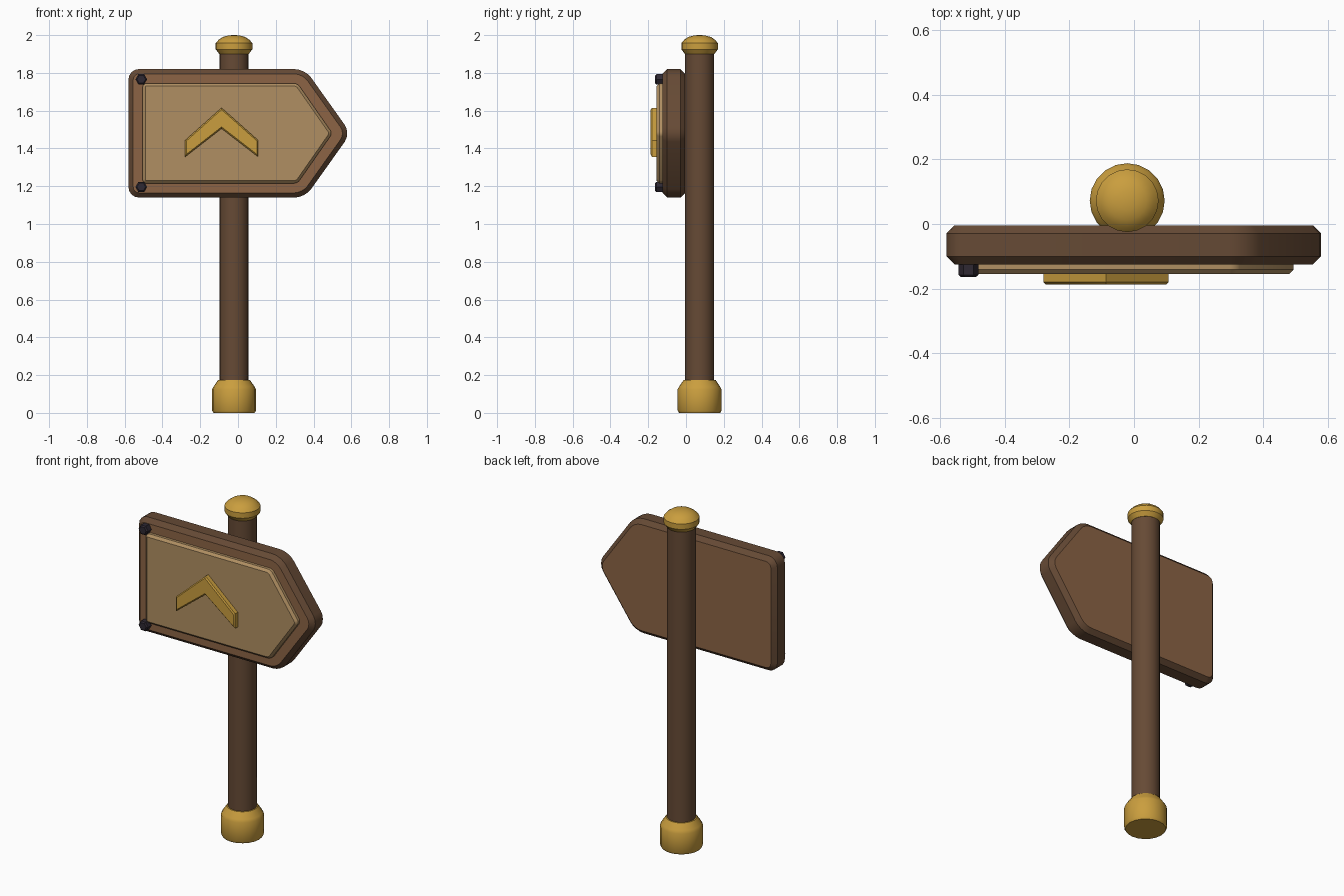
import bpy, bmesh, math
from mathutils import Vector

if "Cube" in bpy.data.objects:
    bpy.data.objects.remove(bpy.data.objects["Cube"])


def material(name, r, g, b):
    def lin(c):
        c /= 255
        return c / 12.92 if c < 0.04045 else ((c + 0.055) / 1.055) ** 2.4
    m = bpy.data.materials.new(name)
    m.diffuse_color = (lin(r), lin(g), lin(b), 1)
    m.use_nodes = True
    m.node_tree.nodes["Principled BSDF"].inputs["Base Color"].default_value = m.diffuse_color
    return m


DARK = material("dark wood", 102, 74, 53)
WOOD = material("board wood", 140, 100, 69)
TAN = material("pale wood", 176, 143, 98)
GOLD = material("gold", 202, 158, 62)
IRON = material("dark iron", 46, 40, 50)


def finish(bm, name, mats, angle=35):
    bmesh.ops.recalc_face_normals(bm, faces=bm.faces)
    me = bpy.data.meshes.new(name)
    bm.to_mesh(me)
    bm.free()
    ob = bpy.data.objects.new(name, me)
    bpy.context.collection.objects.link(ob)
    for m in mats:
        me.materials.append(m)
    bpy.ops.object.select_all(action='DESELECT')
    ob.select_set(True)
    bpy.context.view_layer.objects.active = ob
    bpy.ops.object.shade_smooth_by_angle(angle=math.radians(angle))
    return ob


def plate(name, outline, y_back, y_front, chamfer, mats, corner=0, both=False):
    """Solid cut from an x-z outline with rounded corners and chamfered rims."""
    bm = bmesh.new()
    face = bm.faces.new([bm.verts.new((x, y_back, z)) for x, z in outline])
    if corner:
        bmesh.ops.bevel(bm, geom=bm.verts[:], offset=corner, segments=4,
                        profile=0.5, affect='VERTICES')
    face = bm.faces[:][0]
    out = bmesh.ops.extrude_face_region(bm, geom=[face], use_keep_orig=True)
    moved = [g for g in out["geom"] if isinstance(g, bmesh.types.BMVert)]
    bmesh.ops.translate(bm, verts=moved, vec=(0, y_front - y_back, 0))
    bmesh.ops.recalc_face_normals(bm, faces=bm.faces)
    rims = {e for f in bm.faces if f.normal.y < -0.9 or (both and f.normal.y > 0.9)
            for e in f.edges}
    bmesh.ops.bevel(bm, geom=list(rims), offset=chamfer, segments=1, affect='EDGES')
    bmesh.ops.recalc_face_normals(bm, faces=bm.faces)
    # with two colours, the second goes on the edges of the plate
    for f in bm.faces:
        f.material_index = 1 if len(mats) > 1 and abs(f.normal.y) < 0.9 else 0
    return finish(bm, name, mats)


def lathe(name, profile, mat, sides=20, centre=(-0.021, 0.072)):
    """Closed turned part from (radius, z) points."""
    bm = bmesh.new()
    rings = []
    for r, z in profile:
        rings.append([bm.verts.new((centre[0] + r * math.cos(2 * math.pi * i / sides),
                                    centre[1] + r * math.sin(2 * math.pi * i / sides), z))
                      for i in range(sides)])
    for a, b in zip(rings, rings[1:]):
        for i in range(sides):
            j = (i + 1) % sides
            bm.faces.new((a[i], a[j], b[j], b[i]))
    bm.faces.new(rings[0])
    bm.faces.new(rings[-1])
    return finish(bm, name, [mat])


def arrow(x0, shoulder, tip, half, mid=1.48):
    return [(x0, mid - half), (shoulder, mid - half), (tip, mid),
            (shoulder, mid + half), (x0, mid + half)]


# post with foot and cap
lathe("post", [(0.077, 0.05), (0.077, 1.95)], DARK)
lathe("post_foot", [(0.109, 0), (0.116, 0.012), (0.116, 0.125), (0.108, 0.14),
                    (0.084, 0.175), (0.07, 0.175)], GOLD)
lathe("post_cap", [(0.078, 1.90), (0.097, 1.925), (0.097, 1.957), (0.082, 1.975),
                   (0.06, 1.99), (0.03, 1.998), (0.008, 2.0)], GOLD)

# arrow board, raised panel and chevron
plate("arrow_board", arrow(-0.58, 0.355, 0.597, 0.34), -0.004, -0.125, 0.025,
      [WOOD, DARK], corner=0.055, both=True)
plate("front_panel", arrow(-0.505, 0.315, 0.50, 0.265), -0.115, -0.155, 0.014,
      [TAN], corner=0.02)
plate("chevron", [(-0.28, 1.355), (-0.087, 1.505), (0.107, 1.355), (0.107, 1.443),
                  (-0.087, 1.615), (-0.28, 1.443)], -0.145, -0.187, 0.007, [GOLD])

# hexagonal bolts at the square end
for label, z in (("upper", 1.766), ("lower", 1.196)):
    hexagon = [(-0.512 + 0.031 * math.cos(k * math.pi / 3),
                z + 0.031 * math.sin(k * math.pi / 3)) for k in range(6)]
    plate(label + "_bolt", hexagon, -0.115, -0.164, 0.007, [IRON])
